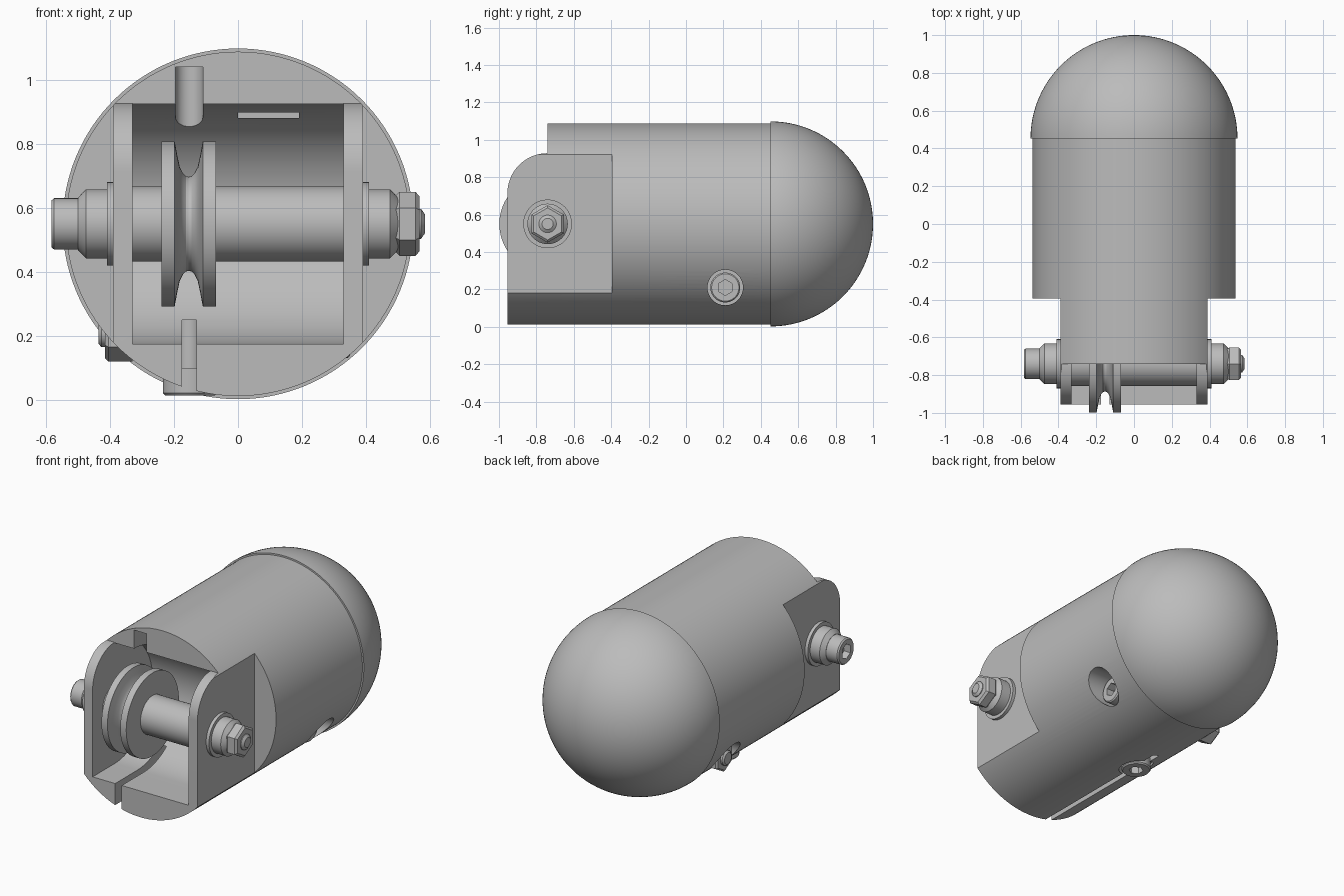
import bpy, bmesh, math
from mathutils import Vector

if "Cube" in bpy.data.objects:
    bpy.data.objects.remove(bpy.data.objects["Cube"], do_unlink=True)

steel = bpy.data.materials.new("plain grey")
steel.use_nodes = True
GREY = (0.5, 0.5, 0.5, 1)
steel.diffuse_color = GREY
steel.node_tree.nodes["Principled BSDF"].inputs["Base Color"].default_value = GREY

C = 0.55          # height of the main axis
PIN_Y = -0.74     # depth of the pulley pin
PIN = (0, PIN_Y, C)


def make(name, bm):
    bmesh.ops.remove_doubles(bm, verts=bm.verts, dist=1e-5)
    bmesh.ops.recalc_face_normals(bm, faces=bm.faces)
    mesh = bpy.data.meshes.new(name)
    bm.to_mesh(mesh)
    bm.free()
    obj = bpy.data.objects.new(name, mesh)
    bpy.context.collection.objects.link(obj)
    mesh.materials.append(steel)
    return obj


def lathe(name, profile, axis="X", origin=(0, 0, 0), sides=64):
    """Turn (position, radius) pairs around an axis through origin."""
    k = "XYZ".index(axis)
    bm = bmesh.new()
    rings = []
    for t, r in profile:
        ring = []
        for i in range(sides):
            a = math.tau * i / sides + math.pi / 2
            p = Vector(origin)
            p[k] += t
            p[(k + 1) % 3] += r * math.cos(a)
            p[(k + 2) % 3] += r * math.sin(a)
            ring.append(bm.verts.new(p))
        rings.append(ring)
    for a, b in zip(rings, rings[1:]):
        for i in range(sides):
            j = (i + 1) % sides
            bm.faces.new((a[i], a[j], b[j], b[i]))
    for ring, (t, r) in ((rings[0], profile[0]), (rings[-1], profile[-1])):
        if r > 1e-4:
            bm.faces.new(ring)
    return make(name, bm)


def rod(name, a, b, r, axis="X", origin=(0, 0, 0), sides=64):
    return lathe(name, [(a, r), (b, r)], axis, origin, sides)


def prism(name, outline, x0, x1):
    """Extrude a (y, z) outline along x."""
    bm = bmesh.new()
    face = bm.faces.new([bm.verts.new((x0, y, z)) for y, z in outline])
    new = bmesh.ops.extrude_face_region(bm, geom=[face])["geom"]
    bmesh.ops.translate(bm, vec=(x1 - x0, 0, 0),
                        verts=[v for v in new if isinstance(v, bmesh.types.BMVert)])
    return make(name, bm)


def block(name, x0, x1, y0, y1, z0, z1):
    return prism(name, [(y0, z0), (y1, z0), (y1, z1), (y0, z1)], x0, x1)


def arc(cy, cz, r, a0, a1, n=32):
    angles = [math.radians(a0 + (a1 - a0) * i / n) for i in range(n + 1)]
    return [(cy + r * math.cos(a), cz + r * math.sin(a)) for a in angles]


def cut(target, cutters):
    """Subtract every cutter, keep the result as plain mesh."""
    for c in cutters:
        c.hide_render = True
        mod = target.modifiers.new("cut", "BOOLEAN")
        mod.operation, mod.solver, mod.object = "DIFFERENCE", "EXACT", c
    graph = bpy.context.evaluated_depsgraph_get()
    target.data = bpy.data.meshes.new_from_object(target.evaluated_get(graph))
    target.modifiers.clear()
    for c in cutters:
        bpy.data.objects.remove(c, do_unlink=True)


# Places of the two small screws
SIDE = (0, 0.21, 0.21)
BASE = (-0.15, -0.16, 0)

# Cylindrical body with fork, pulley chamber, slits and screw seats
body = rod("body", -0.955, 0.455, 0.538, "Y", (0, 0, C), 128)
chamber = ([(-1.1, 0.175), (PIN_Y, 0.175)] + arc(PIN_Y, C, 0.375, -90, 90, 48)[1:]
           + [(PIN_Y - 0.001, 1), (-1.1, 1)])
fork_top = ([(-1.1, 1.2), (PIN_Y, 1.2)] + arc(PIN_Y, 0.713, 0.215, 90, 180)
            + [(-1.1, 0.713)])
cut(body, [
    block("flat_left", 0.39, 0.7, -1.1, -0.395, 0.05, 1.2),
    block("flat_right", -0.7, -0.39, -1.1, -0.395, 0.05, 1.2),
    prism("chamber", chamber, -0.33, 0.33),
    prism("fork_top", fork_top, -0.7, 0.7),
    block("cable_slot", -0.195, -0.11, -0.85, -0.563, 0.8, 1.04),
    rod("cable_slot_end", 0.8, 1.0395, 0.0424, "Z", (-0.1525, -0.563, 0), 32),
    block("rear_slot", 0, 0.19, -0.6, -0.4, 0.88, 0.9),
    block("bottom_slit", -0.175, -0.13, -1.1, 0.02, -0.1, 0.25),
    rod("side_seat", 0.25, 0.7, 0.095, "X", SIDE),
    rod("nut_seat", -0.7, -0.34, 0.105, "X", SIDE),
    rod("base_seat", -0.1, 0.09, 0.1, "Z", BASE),
])

# Round rear cap
R = 0.548
dome = lathe("dome", [(R * math.sin(a), R * math.cos(a))
                      for a in (math.pi / 2 * i / 32 for i in range(33))],
             "Y", (0, 0.452, C), 128)

# Pulley wheel with a rounded V groove
half = [(0.085, 0), (0.085, 0.258), (0.044, 0.258), (0.036, 0.215),
        (0.028, 0.178), (0.018, 0.158), (0.009, 0.149)]
groove = [(-t, r) for t, r in half] + [(0, 0.147)] + half[::-1]
lathe("pulley", groove, "X", (-0.154, PIN_Y, C), 96)

# Pulley pin with its shoulders on both sides
rod("pin_shaft", -0.35, 0.35, 0.118, "X", PIN)
for side, s in (("left", 1), ("right", -1)):
    lathe("pin_shoulder_" + side,
          [(s * 0.37, 0.13), (s * 0.41, 0.13), (s * 0.41, 0.108),
           (s * 0.475, 0.108), (s * 0.5, 0.082)], "X", PIN)

# Pin bolt: socket head on one end, nut and tip on the other
head = lathe("pin_bolt_head", [(-0.49, 0.08), (-0.575, 0.08), (-0.583, 0.073)], "X", PIN)
cut(head, [rod("socket", -0.7, -0.54, 0.046, "X", PIN, 6)])
lathe("pin_nut", [(0.49, 0.086), (0.505, 0.1), (0.555, 0.1), (0.567, 0.086)], "X", PIN, 6)
lathe("pin_bolt_tip", [(0.55, 0.047), (0.572, 0.047), (0.584, 0.03)], "X", PIN, 32)

# Cross screw through the lower rear of the body
head = lathe("side_screw_head", [(0.24, 0.08), (0.343, 0.08), (0.35, 0.073)], "X", SIDE)
cut(head, [rod("socket", 0.3, 0.5, 0.042, "X", SIDE, 6)])
lathe("side_screw_nut", [(-0.33, 0.09), (-0.405, 0.09), (-0.415, 0.08)], "X", SIDE, 6)
lathe("side_screw_tip", [(-0.4, 0.045), (-0.427, 0.045), (-0.436, 0.035)], "X", SIDE, 32)

# Clamp screw under the body, across the slit
head = lathe("base_screw_head", [(0.1, 0.085), (0.022, 0.085), (0.014, 0.078)], "Z", BASE)
cut(head, [rod("socket", -0.1, 0.06, 0.042, "Z", BASE, 6)])
rod("base_screw_shank", 0.08, 0.25, 0.04, "Z", BASE, 32)

# Smooth round surfaces, keep machined edges crisp
bpy.ops.object.select_all(action="DESELECT")
for obj in bpy.context.collection.objects:
    if obj.type == "MESH" and steel.name in obj.data.materials:
        obj.select_set(True)
        bpy.context.view_layer.objects.active = obj
bpy.ops.object.shade_smooth_by_angle(angle=math.radians(25))
